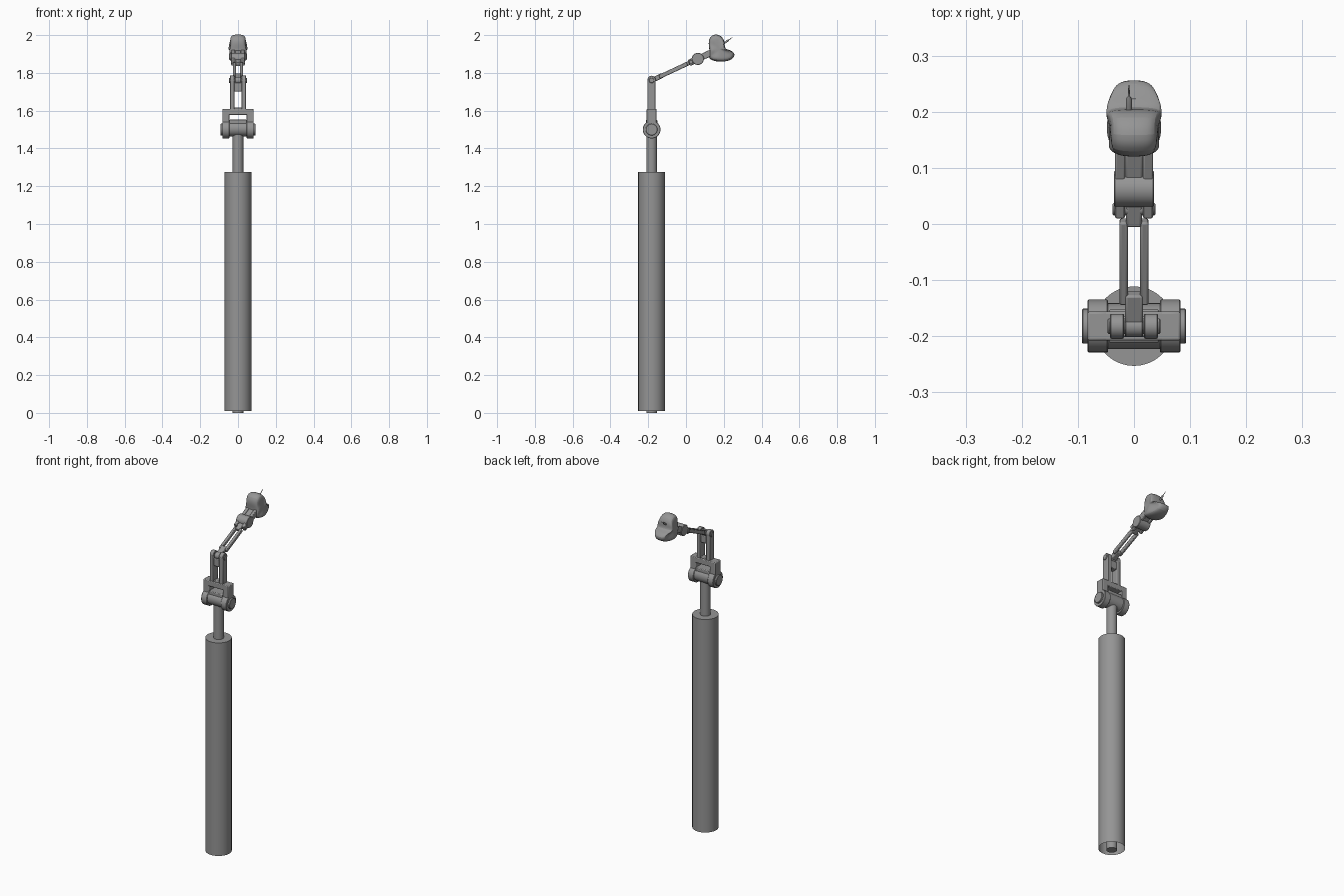
import bpy, bmesh
from math import radians, pi
from mathutils import Matrix, Vector

if "Cube" in bpy.data.objects:
    bpy.data.objects.remove(bpy.data.objects["Cube"])

I = Matrix.Identity(4)
Y = -0.182                      # column axis
ELBOW = Vector((0, Y, 1.76))
ARM = Matrix.Translation(ELBOW) @ Matrix.Rotation(radians(25), 4, 'X')

DARK = bpy.data.materials.new("dark_grey")
DARK.diffuse_color = (0.30, 0.30, 0.30, 1)
DARK.use_nodes = True
DARK.node_tree.nodes["Principled BSDF"].inputs["Base Color"].default_value = DARK.diffuse_color


def finish(name, bm, bevel=0, frame=I, subsurf=0):
    bmesh.ops.recalc_face_normals(bm, faces=bm.faces)
    me = bpy.data.meshes.new(name)
    bm.to_mesh(me)
    bm.free()
    me.materials.append(DARK)
    ob = bpy.data.objects.new(name, me)
    bpy.context.collection.objects.link(ob)
    ob.matrix_world = frame
    if bevel:
        m = ob.modifiers.new("Bevel", 'BEVEL')
        m.width, m.segments, m.limit_method = bevel, 2, 'ANGLE'
    if subsurf:
        m = ob.modifiers.new("Subsurf", 'SUBSURF')
        m.levels = m.render_levels = subsurf
    bpy.ops.object.select_all(action='DESELECT')
    ob.select_set(True)
    bpy.context.view_layer.objects.active = ob
    bpy.ops.object.shade_smooth_by_angle(angle=radians(35))
    return ob


def box(name, x, y, z, frame=I, bevel=0.004):
    """Box from (min, max) ranges."""
    bm = bmesh.new()
    bmesh.ops.create_cube(bm, size=1)
    for v in bm.verts:
        v.co = [(r[0] + r[1]) / 2 + c * (r[1] - r[0]) for r, c in zip((x, y, z), v.co)]
    return finish(name, bm, bevel, frame)


def lathe(name, profile, frame, sides=32, cap=(True, True)):
    """Rings of (radius, height) turned around the local z axis."""
    bm = bmesh.new()
    rings = []
    for r, h in profile:
        c = bmesh.ops.create_circle(bm, segments=sides, radius=r,
                                    matrix=Matrix.Translation((0, 0, h)))
        rings.append(c["verts"])
    for a, b in zip(rings, rings[1:]):
        for i in range(sides):
            j = (i + 1) % sides
            bm.faces.new((a[i], a[j], b[j], b[i]))
    for ring, want in zip((rings[0], rings[-1]), cap):
        if want:
            bm.faces.new(ring)
    return finish(name, bm, 0, frame)


def across(y, z, frame=I):
    """Frame whose z axis runs along x."""
    return frame @ Matrix.Translation((0, y, z)) @ Matrix.Rotation(pi / 2, 4, 'Y')


def hub(name, x0, x1, r, y, z, frame=I, b=0.002):
    lathe(name, [(r - b, x0), (r, x0 + b), (r, x1 - b), (r - b, x1)], across(y, z, frame))


def pair(a, b):
    return (("left", (-b, -a)), ("right", (a, b)))


# Column: inner rod and outer sleeve, open underneath
column = Matrix.Translation((0, Y, 0))
lathe("inner_rod", [(0.028, 0), (0.028, 1.48)], column, 24)
lathe("outer_sleeve", [(0.071, 0.01), (0.071, 1.275)], column, 32, (False, True))

# Shoulder: barrel, side hubs, end discs and the yoke above
hub("shoulder_barrel", -0.048, 0.048, 0.041, Y, 1.505)
box("shoulder_saddle", (-0.045, 0.045), (Y - 0.030, Y + 0.030), (1.525, 1.552))
for s, xr in pair(0.046, 0.083):
    hub("shoulder_hub_" + s, *xr, 0.047, Y, 1.5)
    box("yoke_cheek_" + s, xr, (Y - 0.026, Y + 0.026), (1.5, 1.61))
for s, xr in pair(0.08, 0.093):
    hub("shoulder_disc_" + s, *xr, 0.031, Y, 1.5)
box("yoke_bridge", (-0.08, 0.08), (Y - 0.026, Y + 0.026), (1.577, 1.61))

# Upper arm: two bars, a web and rounded elbow knuckles
for s, xr in pair(0.018, 0.043):
    box("upper_bar_" + s, xr, (Y - 0.023, Y + 0.021), (1.59, 1.765))
    hub("elbow_knuckle_" + s, *xr, 0.022, Y, 1.763)
box("upper_web", (-0.022, 0.022), (Y - 0.019, Y + 0.017), (1.702, 1.748))
box("upper_foot", (-0.022, 0.022), (Y - 0.019, Y + 0.017), (1.60, 1.617))
hub("elbow_pin", -0.047, 0.047, 0.014, Y, 1.76)

# Forearm: elbow tongue, twin rods, wrist tongue
hub("elbow_tongue_eye", -0.016, 0.016, 0.019, 0, 0, ARM)
box("elbow_tongue", (-0.016, 0.016), (0, 0.065), (-0.013, 0.013), ARM)
for s, xr in pair(0.011, 0.026):
    box("forearm_rod_" + s, xr, (0.045, 0.208), (-0.011, 0.011), ARM, 0.004)
box("wrist_tongue", (-0.014, 0.014), (0.198, 0.25), (-0.011, 0.011), ARM)

# Wrist: cross pin, hub and forked cheeks on both sides
hub("wrist_pin", -0.038, 0.038, 0.011, 0.230, 0, ARM)
hub("wrist_hub", -0.036, 0.036, 0.032, 0.270, 0, ARM)
for s, xr in pair(0.016, 0.034):
    box("wrist_cheek_" + s, xr, (0.218, 0.350), (-0.017, 0.017), ARM)
box("neck", (-0.016, 0.016), (0.28, 0.37), (-0.014, 0.014), ARM)

# Head: bean-shaped side profile lofted across x, corners rounded off
profile = [(0.117, 1.955), (0.125, 1.992), (0.158, 2.009), (0.194, 1.992),
           (0.207, 1.958), (0.203, 1.928), (0.232, 1.922), (0.263, 1.903),
           (0.250, 1.870), (0.195, 1.856), (0.145, 1.862), (0.115, 1.878),
           (0.127, 1.915)]
cy, cz = 0.172, 1.922
bm = bmesh.new()
rings = []
for x, s in ((-0.051, 0.60), (-0.048, 0.88), (-0.024, 1), (0.024, 1), (0.048, 0.88), (0.051, 0.60)):
    ring = []
    for y, z in profile:
        narrow = 0.72 if y > 0.24 or y < 0.12 else 0.82 if z > 1.99 else 1
        ring.append(bm.verts.new((x * narrow, cy + (y - cy) * s, cz + (z - cz) * s)))
    rings.append(ring)
n = len(profile)
for a, b in zip(rings, rings[1:]):
    for i in range(n):
        bm.faces.new((a[i], a[(i + 1) % n], b[(i + 1) % n], b[i]))
bm.faces.new(rings[0])
bm.faces.new(rings[-1])
finish("head", bm, subsurf=2)

# Round pad on the lower lip and the needle on the head
lip = Matrix.Translation((0, 0.234, 1.912)) @ Matrix.Rotation(radians(-28), 4, 'X')
lathe("lip_pad", [(0.017, -0.012), (0.017, 0.003), (0.015, 0.005)], lip, 24)
start, tip = Vector((-0.009, 0.185, 1.945)), Vector((-0.009, 0.247, 1.989))
d = tip - start
needle = Matrix.Translation(start) @ d.to_track_quat('Z', 'Y').to_matrix().to_4x4()
L = d.length
lathe("needle", [(0.005, 0), (0.005, L * 0.62), (0.002, L * 0.68), (0.001, L)], needle, 12)
